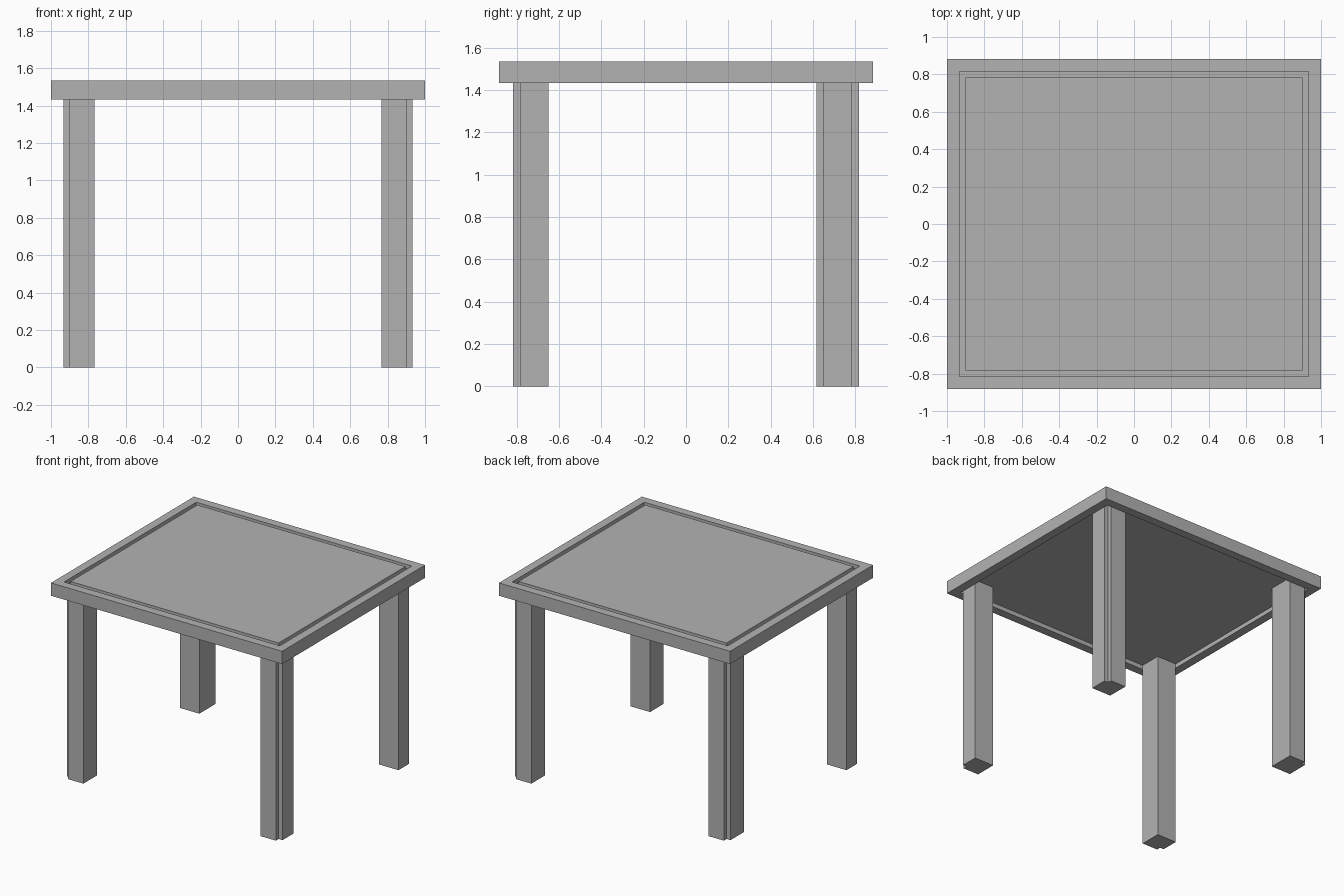
import bpy
import bmesh
from mathutils import Matrix, Vector

# Remove the default cube
default = bpy.data.objects.get("Cube")
if default:
    bpy.data.objects.remove(default, do_unlink=True)

U = 1 / 30                      # one module of the design
HALF_X, HALF_Y = 30 * U, 26.5 * U
TOP_Z, FRAME_H = 46 * U, 3 * U
RIM = 2 * U                     # rim width around the groove
LEG_TOP = TOP_Z - FRAME_H + U   # legs run up into the underside recess

grey = bpy.data.materials.new("plain grey")
grey.use_nodes = True
grey.diffuse_color = (0.45, 0.45, 0.45, 1)
grey.node_tree.nodes["Principled BSDF"].inputs["Base Color"].default_value = grey.diffuse_color


def add_object(name, bm):
    bmesh.ops.recalc_face_normals(bm, faces=bm.faces)
    mesh = bpy.data.meshes.new(name)
    bm.to_mesh(mesh)
    bm.free()
    mesh.materials.append(grey)
    obj = bpy.data.objects.new(name, mesh)
    bpy.context.collection.objects.link(obj)
    return obj


def inset(bm, face, width):
    bmesh.ops.inset_individual(bm, faces=[face], thickness=width, use_even_offset=True)
    return face


def push(bm, face, dz):
    new = bmesh.ops.extrude_discrete_faces(bm, faces=[face])["faces"][0]
    bmesh.ops.translate(bm, verts=new.verts, vec=(0, 0, dz))
    return new


def end_face(bm, direction):
    bm.normal_update()
    return max(bm.faces, key=lambda f: f.normal.z * direction)


# Table top: grooved above, recessed below
bm = bmesh.new()
bmesh.ops.create_cube(bm, size=1, matrix=Matrix.Translation((0, 0, TOP_Z - FRAME_H / 2))
                      @ Matrix.Diagonal((2 * HALF_X, 2 * HALF_Y, FRAME_H, 1)))
panel = inset(bm, end_face(bm, 1), RIM)
panel = push(bm, panel, -U)
panel = inset(bm, panel, U)
push(bm, panel, U)
bm.normal_update()
under = min(bm.faces, key=lambda f: f.calc_center_median().z)
push(bm, inset(bm, under, RIM), U)
add_object("table_top", bm)


# Legs: square posts with a small notch along the outer corner
def add_leg(name, sx, sy, width, depth):
    ox, oy = HALF_X - RIM, HALF_Y - RIM
    ix, iy = ox - width, oy - depth
    profile = [(ix, iy), (ox, iy), (ox, oy - U), (ox - U, oy - U), (ox - U, oy), (ix, oy)]
    bm = bmesh.new()
    base = bm.faces.new([bm.verts.new((sx * x, sy * y, 0)) for x, y in profile])
    ext = bmesh.ops.extrude_face_region(bm, geom=[base])["geom"]
    top = [v for v in ext if isinstance(v, bmesh.types.BMVert)]
    bmesh.ops.translate(bm, verts=top, vec=Vector((0, 0, LEG_TOP)))
    add_object(name, bm)


for sx, side in ((1, "left"), (-1, "right")):
    for sy, end in ((-1, "front"), (1, "back")):
        deeper = sx < 0 and sy > 0      # one back leg is slightly deeper
        add_leg(f"{end}_{side}_leg", sx, sy, 5 * U, (6 if deeper else 5) * U)
